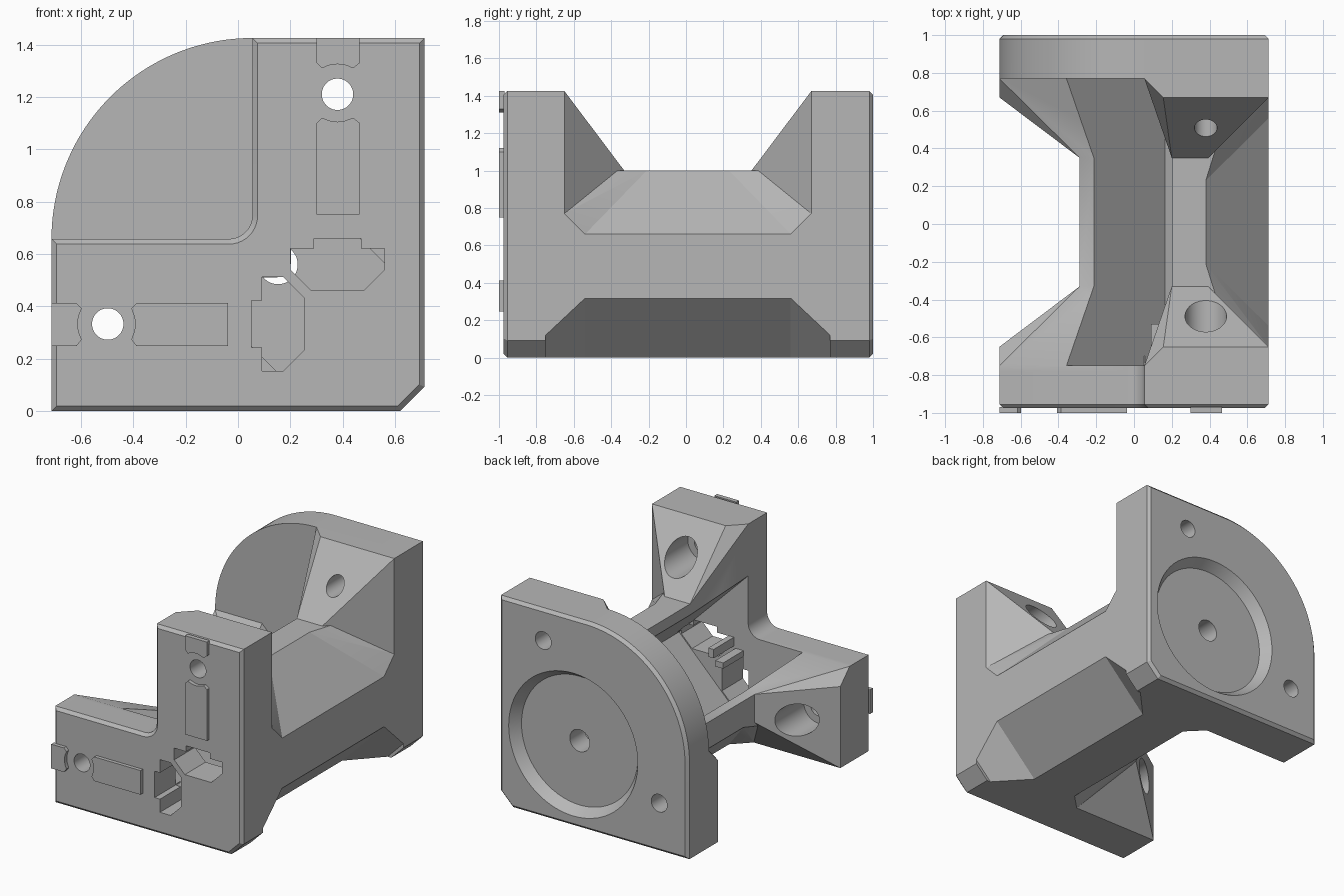
import bpy, bmesh, math
from mathutils import Vector, Matrix

if "Cube" in bpy.data.objects:
    bpy.data.objects.remove(bpy.data.objects["Cube"])

W = 0.7125            # half width; the part is symmetric across its corner diagonal
MID = 0.01            # lengthwise centre of the frame

grey = bpy.data.materials.new("plain grey")
grey.use_nodes = True
grey.diffuse_color = (0.47, 0.47, 0.47, 1)
grey.node_tree.nodes["Principled BSDF"].inputs["Base Color"].default_value = (0.47, 0.47, 0.47, 1)


def finish(name, bm):
    bmesh.ops.recalc_face_normals(bm, faces=bm.faces[:])
    mesh = bpy.data.meshes.new(name)
    bm.to_mesh(mesh)
    bm.free()
    mesh.materials.append(grey)
    ob = bpy.data.objects.new(name, mesh)
    bpy.context.scene.collection.objects.link(ob)
    return ob


def swap(points):
    """Reflect (x, z) or (x, y, z) points across the corner diagonal."""
    return [(W - p[-1], *p[1:-1], W - p[0]) for p in points]


def flip(points):
    """Reflect points from the front end to the back end."""
    return [(x, 2 * MID - y, z) for x, y, z in points]


def hull(name, points):
    bm = bmesh.new()
    for p in points:
        bm.verts.new(p)
    res = bmesh.ops.convex_hull(bm, input=bm.verts[:])
    loose = [v for v in bm.verts if not v.link_faces]
    bmesh.ops.delete(bm, geom=loose, context='VERTS')
    return finish(name, bm)


def prism(name, profile, y0, y1, chamfer=0.0):
    """Extrude an (x, z) profile from y0 to y1, chamfering the rim at y0."""
    bm = bmesh.new()
    face = bm.faces.new([bm.verts.new((x, y0, z)) for x, z in profile])
    rim = face.edges[:]
    ext = bmesh.ops.extrude_face_region(bm, geom=[face], use_keep_orig=True)
    moved = [g for g in ext["geom"] if isinstance(g, bmesh.types.BMVert)]
    bmesh.ops.translate(bm, verts=moved, vec=(0, y1 - y0, 0))
    bmesh.ops.recalc_face_normals(bm, faces=bm.faces[:])
    if chamfer:
        bmesh.ops.bevel(bm, geom=rim, offset=chamfer, segments=1, affect='EDGES')
    return finish(name, bm)


def cylinder(name, x, z, y0, y1, r0, r1):
    bm = bmesh.new()
    turn = Matrix.Translation((x, (y0 + y1) / 2, z)) @ Matrix.Rotation(-math.pi / 2, 4, 'X')
    bmesh.ops.create_cone(bm, cap_ends=True, segments=64, radius1=r0, radius2=r1,
                          depth=y1 - y0, matrix=turn)
    return finish(name, bm)


def arc(cx, cz, r, start, end, n):
    return [(cx + r * math.cos(math.radians(start + (end - start) * i / n)),
             cz + r * math.sin(math.radians(start + (end - start) * i / n))) for i in range(n + 1)]


def combine(base, parts, operation):
    for part in parts:
        mod = base.modifiers.new("join", 'BOOLEAN')
        mod.object, mod.operation, mod.solver = part, operation, 'EXACT'
        bpy.context.view_layer.objects.active = base
        bpy.ops.object.modifier_apply(modifier=mod.name)
        bpy.data.objects.remove(part)


# End plates: an L shape in front, a rounded quarter plate behind
IN = 0.055
base_edge = [(-W, 0), (W - 0.0925, 0), (W, 0.0925), (W, 2 * W)]
l_shape = base_edge + [(IN, 2 * W)] + arc(IN - 0.09, W - IN + 0.09, 0.09, 0, -90, 10) + [(-W, W - IN)]
quarter = base_edge + arc(IN, W - IN, W + IN, 90, 180, 48)
frame = prism("frame", l_shape, -0.975, -0.75, 0.02)
adds = [prism("back_plate", quarter, 1.0, 0.77, 0.02)]

# Spine between the plates
spine = [(0.395, 0), (W, 0.3175), (W, 0.66), (0.38, 1.0), (0.2, 1.0), (0.2, 0.5125)]
spine += swap(spine[2:5])[::-1]
adds.append(prism("spine", spine, -0.8, 0.82))

# Bottom corner fillers where the long chamfer narrows
corner = []
for y, c in ((-0.82, 0.0925), (-0.78, 0.0925), (-0.54, 0.3175)):
    corner += [(0.3, y, 0), (W - c, y, 0), (W, y, c), (W, y, 0.4), (0.3, y, 0.4)]

# Arm gussets: y, inner x, outer x, top z
rows = ((-0.78, IN, W, 2 * W), (-0.75, IN, W, 2 * W), (-0.65, 0.155, W, 2 * W),
        (-0.6, 0.2, 0.6625, 1.358), (-0.33, 0.2, 0.3925, 1.0))
gusset = [(x, y, z) for y, x0, x1, top in rows for x in (x0, x1) for z in (0.6, top)]
web = [(W, -0.65, 0.77), (W, -0.54, 0.66), (0.43, -0.37, 1.0), (0.38, -0.21, 1.0),
       (W, -0.65, 0.66), (0.38, -0.37, 1.0), (0.38, -0.6, 0.7)]
for end in (list, flip):
    adds.append(hull("corner", end(corner)))
    for side in (list, swap):
        adds.append(hull("gusset", end(side(gusset))))
        adds.append(hull("web", end(side(web))))
combine(frame, adds, 'UNION')

# Diagonal slot through the middle, open to the upper inside
floor, low, high = 0.03, 0.30, 2 * W - 0.30
slot = [((s + d) / 2, (s - d) / 2) for s, d in
        ((low, floor), (high, floor), (high, -2.5), (low, -2.5))]
cuts = [prism("slot_cutter", slot, -0.75, 0.77)]

# Stepped windows in the front plate
window = [(0.2, 0.62), (0.29, 0.62), (0.29, 0.66), (0.47, 0.66), (0.47, 0.62), (0.56, 0.62),
          (0.56, 0.54), (0.48, 0.46), (0.28, 0.46), (0.2, 0.54)]
for side in (list, swap):
    cuts.append(prism("window_cutter", side(window), -1.1, -0.7))
    # Screw holes with a wide counterbore behind the front plate
    (hx, hz), = side([(0.38, 1.21)])
    cuts.append(cylinder("screw_cutter", hx, hz, -1.2, 1.2, 0.06, 0.06))
    cuts.append(cylinder("counterbore_cutter", hx, hz, -0.72, -0.2, 0.11, 0.11))

# Round recess and centre hole in the back plate
cx, cz = 0.153, W - 0.153
cuts.append(cylinder("recess_cutter", cx, cz, 0.93, 1.01, 0.44, 0.495))
cuts.append(cylinder("centre_cutter", cx, cz, 0.7, 1.1, 0.075, 0.075))
combine(frame, cuts, 'DIFFERENCE')

# Raised pads on the front face, hollowed next to the screw holes
pad = [(0.30, 0.75), (0.465, 0.75), (0.465, 1.10), (0.44, 1.12)]
pad += arc(0.38, 1.21, 0.105, -65, -115, 8) + [(0.32, 1.12), (0.30, 1.10)]
cap = [(0.30, 2 * W), (0.465, 2 * W), (0.465, 1.33), (0.44, 1.31)]
cap += arc(0.38, 1.21, 0.115, 62, 118, 8) + [(0.32, 1.31), (0.30, 1.33)]
tab = [(x, y, z) for x in (0.09, 0.15) for y in (-0.76, -0.53) for z in (0.51, 0.55)]
parts = [frame]
for label, side in (("upper", list), ("lower", swap)):
    parts.append(prism(label + "_long_pad", side(pad), -1.0, -0.97))
    parts.append(prism(label + "_end_pad", side(cap), -1.0, -0.97))
    parts.append(hull(label + "_inner_tab", side(tab)))

# Smooth the round faces, keep the edges crisp
bpy.ops.object.select_all(action='DESELECT')
for ob in parts:
    ob.select_set(True)
bpy.context.view_layer.objects.active = frame
bpy.ops.object.shade_smooth_by_angle(angle=math.radians(25))
